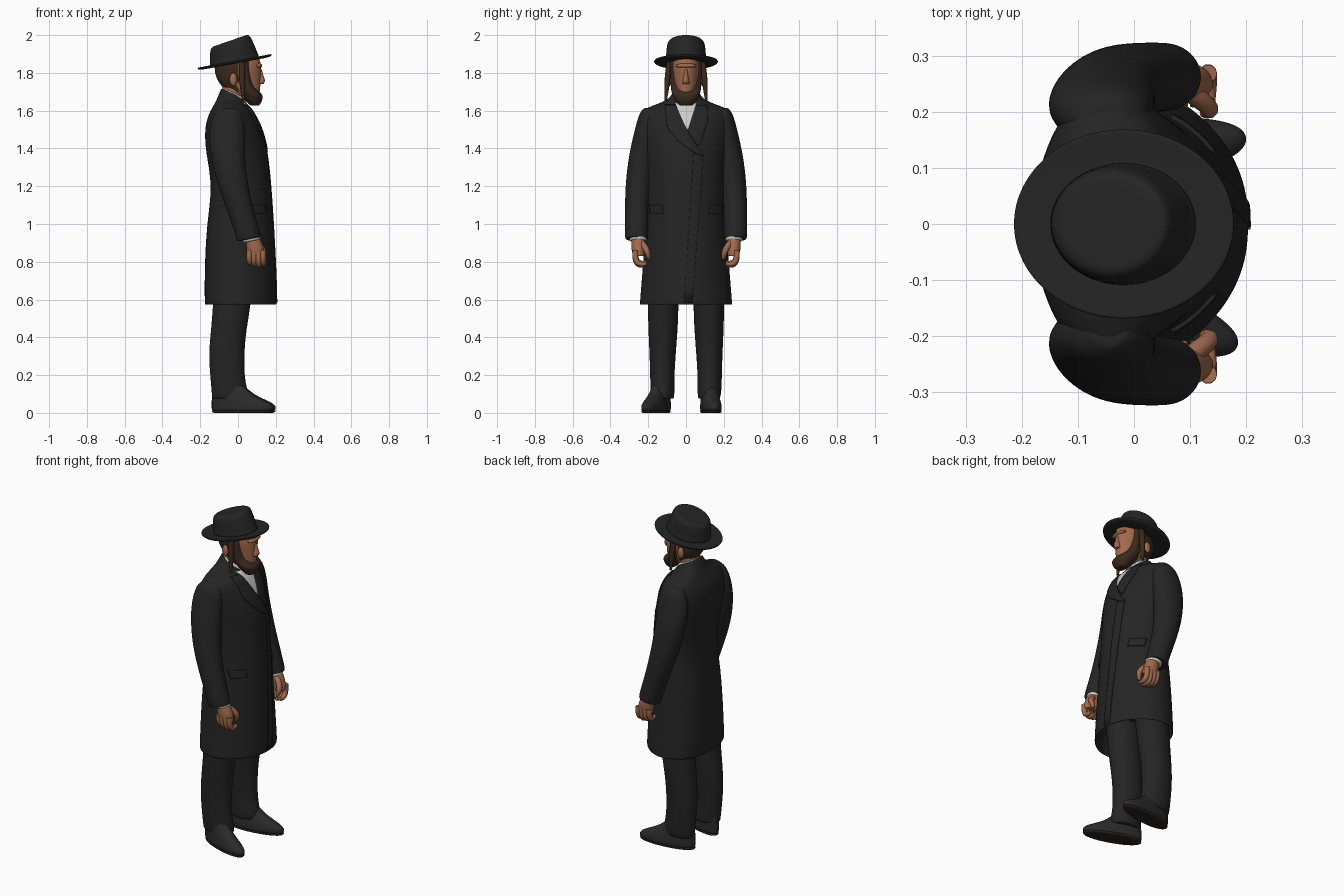
import bpy, bmesh, math
from mathutils import Vector, Matrix
from mathutils.bvhtree import BVHTree

if "Cube" in bpy.data.objects:
    bpy.data.objects.remove(bpy.data.objects["Cube"])


def material(name, rgb):
    m = bpy.data.materials.new(name)
    m.diffuse_color = (*rgb, 1)
    m.use_nodes = True
    m.node_tree.nodes["Principled BSDF"].inputs["Base Color"].default_value = m.diffuse_color
    return m


BLACK = material("black cloth", (0.018, 0.018, 0.018))
LEATHER = material("black leather", (0.023, 0.023, 0.023))
SOLE = material("dark sole", (0.022, 0.015, 0.011))
SKIN = material("skin", (0.36, 0.145, 0.075))
HAIR = material("brown hair", (0.045, 0.023, 0.013))
WHITE = material("white shirt", (0.6, 0.6, 0.58))


def finish(name, bm, mats, levels):
    bmesh.ops.recalc_face_normals(bm, faces=bm.faces)
    me = bpy.data.meshes.new(name)
    bm.to_mesh(me)
    bm.free()
    for m in mats:
        me.materials.append(m)
    for p in me.polygons:
        p.use_smooth = True
    ob = bpy.data.objects.new(name, me)
    bpy.context.collection.objects.link(ob)
    if levels:
        ob.modifiers.new("smooth", 'SUBSURF').levels = levels
        ob.modifiers["smooth"].render_levels = levels
    return ob


def loft(name, rings, mat, n=24, p=2.0, taper=0.0, matrix=None, levels=2):
    """Stack horizontal rings: (z, back x, front x, half width, centre y, tilt)."""
    bm = bmesh.new()
    full = [(*r, *(0, 0)[len(r) - 4:]) if len(r) < 6 else r for r in rings]

    def ring(r, k=1.0):
        z, xb, xf, hw, cy, tilt = r
        out = []
        for i in range(n):
            a = 2 * math.pi * i / n
            c, s = math.cos(a), math.sin(a)
            dx = math.copysign(abs(c) ** (2 / p), c) * (xf - xb) / 2 * k
            dy = math.copysign(abs(s) ** (2 / p), s) * hw * k
            dy *= 1 - taper * max(0, c)
            out.append(bm.verts.new(((xb + xf) / 2 + dx, cy + dy, z + tilt * dx)))
        return out

    loops = [ring(full[0], .9)] + [ring(r) for r in full] + [ring(full[-1], .9)]
    for a, b in zip(loops, loops[1:]):
        for i in range(n):
            j = (i + 1) % n
            bm.faces.new((a[i], a[j], b[j], b[i]))
    bm.faces.new(loops[0])
    bm.faces.new(loops[-1])
    if matrix:
        bm.transform(matrix)
    return finish(name, bm, [mat], levels)


def blob(name, loc, size, mat):
    bm = bmesh.new()
    bmesh.ops.create_uvsphere(bm, u_segments=20, v_segments=12, radius=1,
                              matrix=Matrix.Translation(loc) @ Matrix.Diagonal((*size, 1)))
    return finish(name, bm, [mat], 0)


def tube(name, pts, radii, mat):
    cu = bpy.data.curves.new(name, 'CURVE')
    cu.dimensions = '3D'
    cu.bevel_depth, cu.bevel_resolution, cu.use_fill_caps = 1, 3, True
    sp = cu.splines.new('NURBS')
    sp.points.add(len(pts) - 1)
    for q, c, r in zip(sp.points, pts, radii):
        q.co, q.radius = (*c, 1), r
    sp.use_endpoint_u, sp.order_u = True, 3
    cu.materials.append(mat)
    ob = bpy.data.objects.new(name, cu)
    bpy.context.collection.objects.link(ob)
    return ob


# Coat body with a hollow hem and a collar that is higher at the back
coat = loft("coat_body", [
    (.72, -.15, .17, .21), (.58, -.165, .192, .235), (.568, -.176, .204, .246),
    (.59, -.177, .205, .246), (.75, -.178, .2, .232), (1.0, -.167, .187, .214),
    (1.2, -.134, .175, .197), (1.38, -.172, .158, .215), (1.5, -.178, .128, .238),
    (1.57, -.16, .092, .243), (1.61, -.14, .07, .225), (1.635, -.12, .05, .15, 0, -.1),
    (1.655, -.105, .045, .09, 0, -.3), (1.69, -.09, .035, .072, 0, -.45)],
    BLACK, n=32, p=2.4, taper=.25)

# Front details projected on to the coat
bpy.context.view_layer.update()
tree = BVHTree.FromObject(coat, bpy.context.evaluated_depsgraph_get())


def patch(name, rows, mat, lift, thick, cols=10, sub=8):
    """Plate on the coat front; rows are (z, left y, right y) from the top."""
    lines = [[u + (v - u) * k / sub for u, v in zip(a, b)]
             for a, b in zip(rows, rows[1:]) for k in range(sub)] + [list(rows[-1])]
    bm = bmesh.new()
    grid, x = [], .05
    for z, yl, yr in lines:
        row = []
        for c in range(cols + 1):
            y = yl + (yr - yl) * c / cols
            hit = tree.ray_cast(Vector((1, y, z)), Vector((-1, 0, 0)))[0]
            x = hit.x if hit else x
            row.append(bm.verts.new((x + lift, y, z)))
        grid.append(row)
    for a, b in zip(grid, grid[1:]):
        for c in range(cols):
            bm.faces.new((a[c], b[c], b[c + 1], a[c + 1]))
    ob = finish(name, bm, [mat], 0)
    if ob.data.polygons[0].normal.x < 0:
        ob.data.flip_normals()
    so = ob.modifiers.new("thickness", 'SOLIDIFY')
    so.thickness, so.offset = thick, 1
    bpy.ops.object.select_all(action='DESELECT')
    ob.select_set(True)
    bpy.context.view_layer.objects.active = ob
    bpy.ops.object.shade_smooth_by_angle(angle=math.radians(40))


patch("shirt_front", [(1.64, -.058, .058), (1.5, -.004, .012)], WHITE, -.002, .005)
patch("lapel_right", [(1.625, -.11, -.055), (1.52, -.1, -.008), (1.49, -.085, .008),
                      (1.42, -.02, .05), (1.36, .07, .088)], BLACK, -.002, .009)
patch("lapel_left", [(1.625, .055, .11), (1.55, .028, .115), (1.49, .012, .095),
                     (1.42, .055, .075)], BLACK, -.002, .007)
patch("front_overlap", [(1.37, .04, .088), (1.2, .03, .078), (.585, -.01, .033)],
      BLACK, -.003, .008)
loft("shirt_collar", [(1.63, -.07, .055, .06, 0, -.3), (1.675, -.082, .042, .066, 0, -.42),
                      (1.695, -.08, .035, .063, 0, -.45)], WHITE)

# Arms, hands, legs and shoes on both sides
for s, side in ((-1, "right"), (1, "left")):
    patch("pocket_flap_" + side, [(1.1, *sorted((s * .125, s * .187))),
                                  (1.055, *sorted((s * .12, s * .184)))], BLACK, -.002, .009)
    loft("sleeve_" + side, [
        (1.615, -.08, -.01, .035, s * .185), (1.59, -.13, .025, .052, s * .196),
        (1.5, -.155, .04, .066, s * .205), (1.4, -.152, .035, .072, s * .224),
        (1.25, -.122, .045, .071, s * .248), (1.1, -.07, .075, .064, s * .26),
        (.95, -.01, .115, .062, s * .262, .2), (.92, -.006, .122, .06, s * .262, .2)], BLACK)
    loft("shirt_cuff_" + side, [(.96, .02, .11, .045, s * .256, .2),
                                (.91, .025, .12, .046, s * .254, .2)], WHITE)
    loft("palm_" + side, [(.95, .035, .105, .032, s * .254), (.9, .042, .128, .038, s * .252),
                          (.86, .045, .142, .037, s * .252), (.83, .05, .142, .03, s * .25)], SKIN)
    for i in range(4):
        x, drop = .06 + .024 * i, (.012, .004, 0, .006)[i]
        tube(f"finger_{side}_{i + 1}",
             [(x, s * .268, .86), (x, s * .272, .81 + drop), (x + .002, s * .245, .775 + drop),
              (x + .002, s * .21, .785 + drop)], (.016, .016, .014, .01), SKIN)
    tube("thumb_" + side, [(.1, s * .235, .9), (.135, s * .21, .87), (.135, s * .2, .835),
                           (.125, s * .198, .815)], (.018, .017, .014, .009), SKIN)

    loft("trouser_leg_" + side, [
        (.075, -.138, .05, .058, s * .122), (.11, -.14, .055, .064, s * .124),
        (.18, -.146, .035, .064, s * .126), (.3, -.156, .033, .069, s * .124),
        (.42, -.146, .042, .077, s * .122), (.52, -.136, .06, .081, s * .121),
        (.72, -.125, .085, .084, s * .12)], BLACK)
    turn = math.radians(-20 if s < 0 else 7)
    place = Matrix.Translation((-.09, s * .118, 0)) @ Matrix.Rotation(turn, 4, 'Z')
    loft("shoe_" + side, [
        (.012, -.05, .29, .052), (.03, -.052, .297, .055), (.05, -.052, .282, .052),
        (.075, -.05, .225, .049), (.105, -.048, .165, .045), (.15, -.045, .12, .04)],
        LEATHER, p=2.2, taper=.08, matrix=place)
    loft("sole_" + side, [(0, -.05, .288, .052), (.014, -.053, .297, .055)],
         SOLE, p=2.2, taper=.08, matrix=place, levels=1)

# Neck and head; the back of the head is coloured as hair
loft("neck", [(1.6, -.09, .03, .055), (1.7, -.085, .04, .055), (1.77, -.08, .05, .056)], SKIN)
head = loft("head", [
    (1.665, .0, .105, .04), (1.7, -.06, .118, .06), (1.75, -.105, .119, .073),
    (1.8, -.125, .122, .08), (1.86, -.125, .124, .082), (1.92, -.1, .09, .065)],
    SKIN, n=32, p=2.2, taper=.12)
head.data.materials.append(HAIR)
for f in head.data.polygons:
    if f.center.x < 0:
        f.material_index = 1

# Nose, brow, ears, beard and sidelocks
loft("nose", [(1.742, .09, .136, .02), (1.757, .09, .147, .019), (1.78, .09, .137, .013),
              (1.82, .09, .126, .01)], SKIN, n=12)
blob("brow", (.108, 0, 1.838), (.02, .055, .013), SKIN)
loft("beard", [
    (1.628, .065, .112, .034), (1.645, .045, .126, .052), (1.672, .02, .133, .068),
    (1.692, .005, .126, .076), (1.712, .0, .095, .08), (1.76, .0, .075, .083),
    (1.88, .0, .065, .086)], HAIR, p=2.3)
for s, side in ((-1, "right"), (1, "left")):
    blob("ear_" + side, (-.025, s * .086, 1.765), (.02, .012, .034), SKIN)
    tube("sidelock_" + side, [(.02, s * .085, 1.87), (.02, s * .096, 1.8),
                              (.024, s * .101, 1.73), (.028, s * .108, 1.655)],
         (.015, .016, .015, .007), HAIR)

# Hat: tilted brim with raised rim, and a crown sloping down to the back
tilt = Matrix.Translation((-.017, 0, 1.855)) @ Matrix.Rotation(math.radians(-10.5), 4, 'Y')
loft("hat_brim", [(-.006, -.13, .13, .108), (-.006, -.185, .185, .156), (.0, -.2, .2, .169),
                  (.01, -.201, .201, .17), (.008, -.188, .188, .158), (.005, -.13, .13, .108)],
     BLACK, n=40, matrix=tilt)
loft("hat_band", [(.0, -.134, .134, .111), (.032, -.131, .129, .108)], BLACK, n=32, matrix=tilt)
loft("hat_crown", [(.0, -.132, .132, .109), (.04, -.128, .126, .106, 0, .02),
                   (.09, -.119, .112, .102, 0, .11), (.112, -.112, .103, .095, 0, .15),
                   (.118, -.098, .09, .08, 0, .15)], BLACK, n=32, matrix=tilt)
